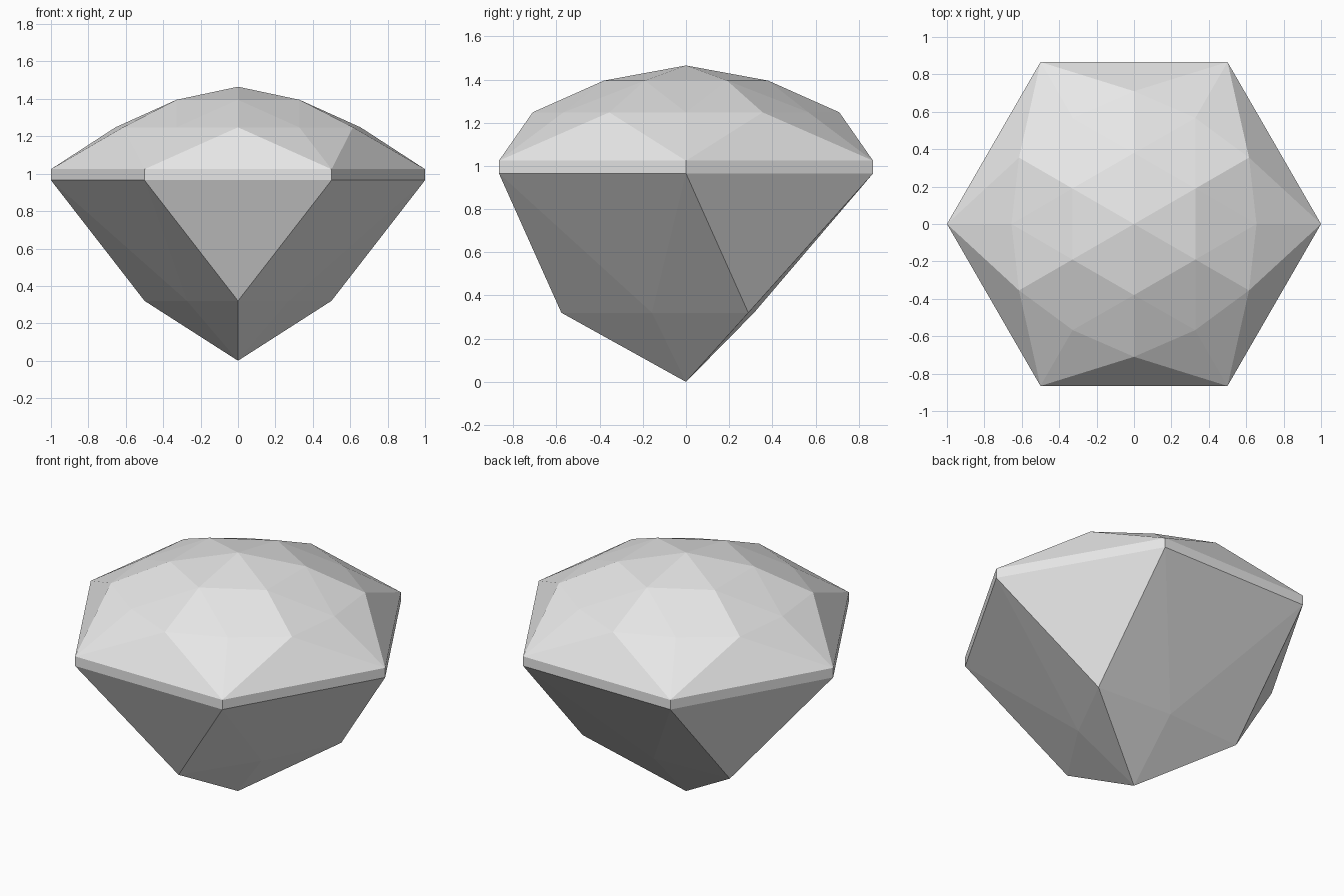
import bpy
import bmesh
from math import radians, cos, sin

if "Cube" in bpy.data.objects:
    bpy.data.objects.remove(bpy.data.objects["Cube"], do_unlink=True)

GIRDLE_LOW, GIRDLE_HIGH = 0.965, 1.024

stone = bpy.data.materials.new("pale grey stone")
stone.use_nodes = True
stone.diffuse_color = (0.8, 0.8, 0.8, 1)
stone.node_tree.nodes["Principled BSDF"].inputs["Base Color"].default_value = (0.8, 0.8, 0.8, 1)


def ring(bm, count, radius, z, start=0):
    """Evenly spaced points around the vertical axis."""
    step = 360 / count
    angles = [radians(start + step * i) for i in range(count)]
    return [bm.verts.new((radius * cos(a), radius * sin(a), z)) for a in angles]


def finish(bm, name):
    """Turn the facets into a flat shaded object."""
    bm.normal_update()
    mesh = bpy.data.meshes.new(name)
    bm.to_mesh(mesh)
    bm.free()
    mesh.materials.append(stone)
    obj = bpy.data.objects.new(name, mesh)
    bpy.context.collection.objects.link(obj)


# Crown: star facets, kites and a shallow six sided cap
bm = bmesh.new()
rim = ring(bm, 6, 1, GIRDLE_HIGH)
mid = ring(bm, 6, 0.71, 1.248, 30)
kite = ring(bm, 6, 0.655, 1.248)
cap = ring(bm, 6, 0.38, 1.395, 30)
peak = bm.verts.new((0, 0, 1.465))
for i in range(6):
    j = (i + 1) % 6
    for facet in (
        (rim[i], rim[j], mid[i]),
        (rim[i], mid[i], kite[i]),
        (rim[j], kite[j], mid[i]),
        (kite[i], mid[i], cap[i]),
        (mid[i], kite[j], cap[i]),
        (kite[j], cap[j], cap[i]),
        (cap[i], cap[j], peak),
    ):
        bm.faces.new(facet)
finish(bm, "crown")

# Girdle: thin six sided band
bm = bmesh.new()
low = ring(bm, 6, 1, GIRDLE_LOW)
high = ring(bm, 6, 1, GIRDLE_HIGH)
for i in range(6):
    j = (i + 1) % 6
    bm.faces.new((low[i], low[j], high[j], high[i]))
finish(bm, "girdle")

# Pavilion: three long triangles alternating with three folded sides
bm = bmesh.new()
rim = ring(bm, 6, 1, GIRDLE_LOW)
corner = ring(bm, 3, 0.577, 0.32, 30)
fold = ring(bm, 3, 0.315, 0.32, 90)
tip = bm.verts.new((0, 0, 0))
for i in range(3):
    j = (i + 1) % 3
    a, b, c = rim[2 * i], rim[2 * i + 1], rim[2 * j]
    for facet in (
        (b, a, corner[i]),
        (c, b, fold[i]),
        (b, corner[i], fold[i]),
        (c, fold[i], corner[j]),
        (fold[i], corner[i], tip),
        (corner[j], fold[i], tip),
    ):
        bm.faces.new(facet)
finish(bm, "pavilion")
